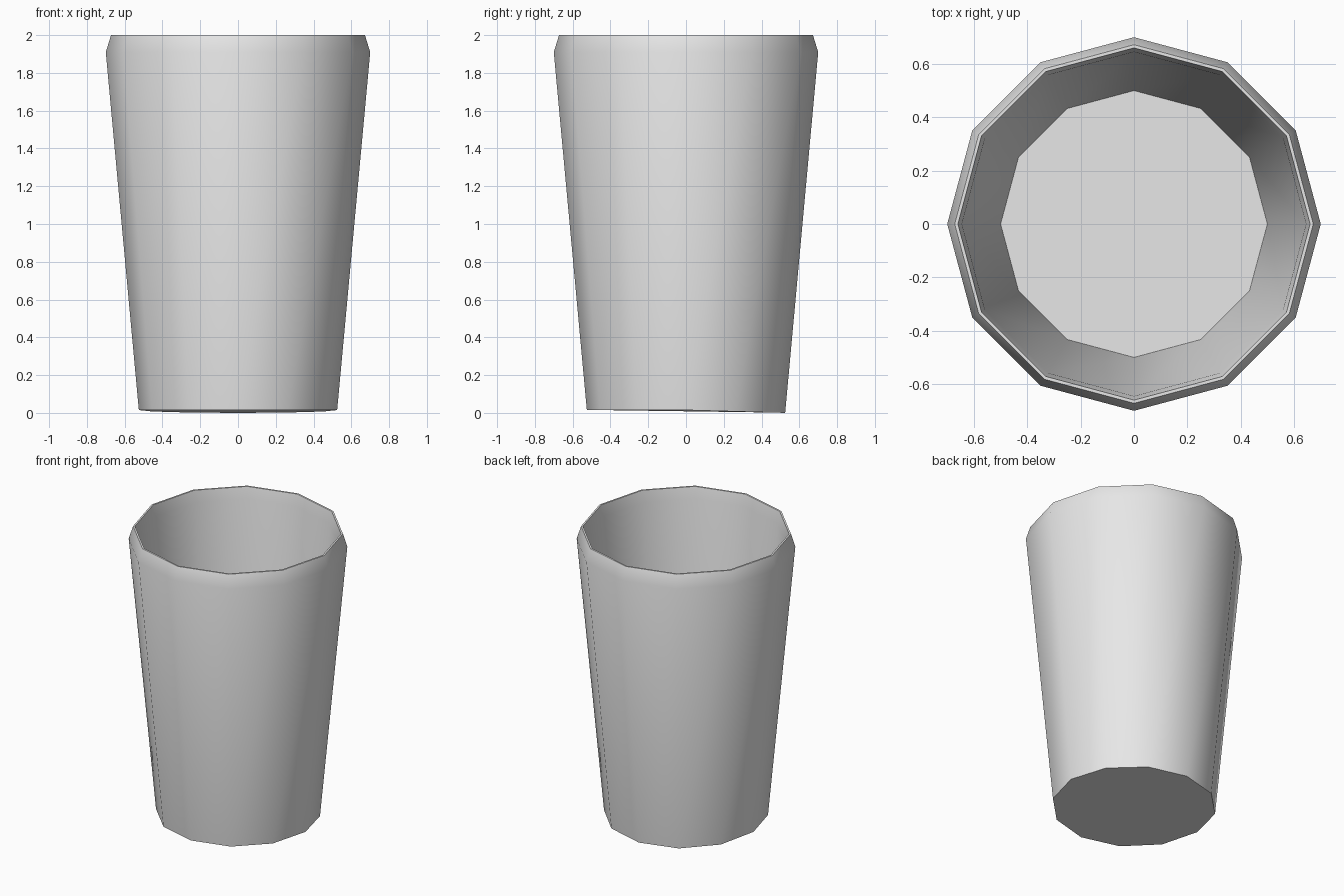
import bpy, bmesh, math

cube = bpy.data.objects.get("Cube")
if cube:
    bpy.data.objects.remove(cube)

SIDES = 12

# Plain grey finish
grey = bpy.data.materials.new("plain_grey")
grey.use_nodes = True
colour = (0.8, 0.8, 0.8, 1)
grey.diffuse_color = colour
grey.node_tree.nodes["Principled BSDF"].inputs["Base Color"].default_value = colour

# Radius and height: outer base, shoulder, rim, inner lip, inner floor
profile = [(0.525, 0.015), (0.70, 1.91), (0.672, 2.0),
           (0.66, 2.0), (0.645, 1.92), (0.50, 0.04)]

bm = bmesh.new()
rings = []
for radius, height in profile:
    ring = []
    for i in range(SIDES):
        a = math.tau * i / SIDES
        ring.append(bm.verts.new((radius * math.cos(a), radius * math.sin(a), height)))
    rings.append(ring)

# Walls
for low, high in zip(rings, rings[1:]):
    for i in range(SIDES):
        j = (i + 1) % SIDES
        bm.faces.new((low[i], low[j], high[j], high[i]))

# Underside and inner floor
bm.faces.new(rings[0][::-1])
bm.faces.new(rings[-1])

# The base dips slightly at the back
for v in rings[0]:
    v.co.z -= 0.015 * max(0, v.co.y / 0.525)

mesh = bpy.data.meshes.new("cup")
bm.to_mesh(mesh)
bm.free()
mesh.materials.append(grey)
cup = bpy.data.objects.new("cup", mesh)
bpy.context.collection.objects.link(cup)

# Smooth round walls, sharp base edges
bpy.context.view_layer.objects.active = cup
cup.select_set(True)
bpy.ops.object.shade_smooth_by_angle(angle=math.radians(50))
